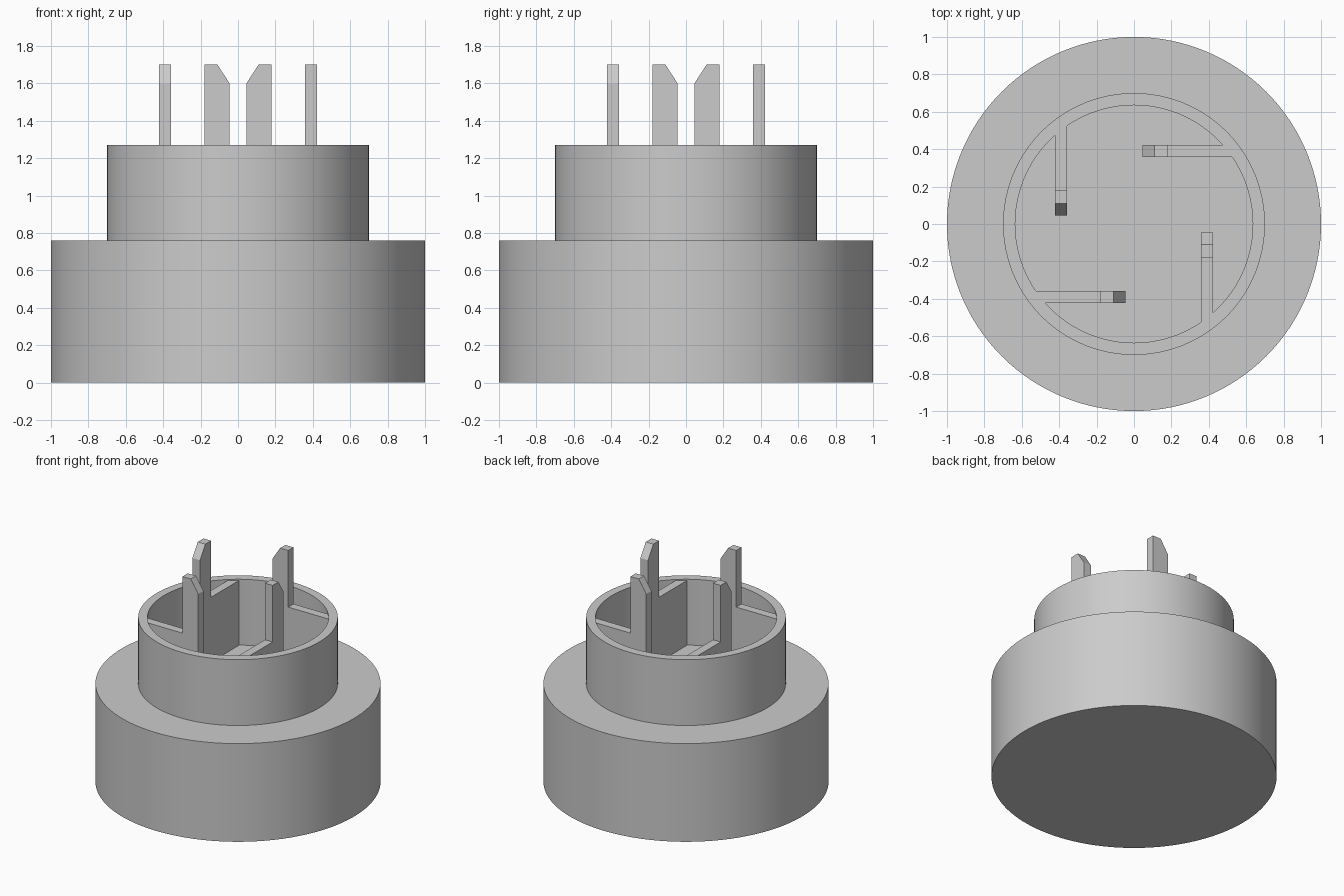
import bpy, bmesh, math
from mathutils import Matrix, Vector

if "Cube" in bpy.data.objects:
    bpy.data.objects.remove(bpy.data.objects["Cube"])


def make_object(name, bm):
    bmesh.ops.recalc_face_normals(bm, faces=bm.faces[:])
    mesh = bpy.data.meshes.new(name)
    bm.to_mesh(mesh)
    bm.free()
    obj = bpy.data.objects.new(name, mesh)
    bpy.context.collection.objects.link(obj)
    return obj


def lathe(name, profile, steps=128):
    bm = bmesh.new()
    verts = [bm.verts.new((r, 0, z)) for r, z in profile]
    edges = [bm.edges.new(pair) for pair in zip(verts, verts[1:])]
    bmesh.ops.spin(bm, geom=verts + edges, cent=(0, 0, 0), axis=(0, 0, 1),
                   angle=math.tau, steps=steps, use_duplicate=False)
    bmesh.ops.remove_doubles(bm, verts=bm.verts[:], dist=1e-5)
    return make_object(name, bm)


def extruded_plate(name, outline, y0, y1):
    bm = bmesh.new()
    face = bm.faces.new([bm.verts.new((x, y0, z)) for x, z in outline])
    out = bmesh.ops.extrude_face_region(bm, geom=[face])
    moved = [v for v in out["geom"] if isinstance(v, bmesh.types.BMVert)]
    bmesh.ops.translate(bm, verts=moved, vec=Vector((0, y1 - y0, 0)))
    return make_object(name, bm)


# Wide round base with a hollow collar on top
body = lathe("base_and_collar", [
    (0, 0), (1.0, 0), (1.0, 0.76), (0.70, 0.76), (0.70, 1.27),
    (0.635, 1.27), (0.635, 0.76), (0, 0.76)])
bpy.context.view_layer.objects.active = body
body.select_set(True)
bpy.ops.object.shade_smooth_by_angle(angle=math.radians(30))

# Four ribs in a pinwheel, each ending in a tall chamfered prong
rib_outline = [(0.045, 0.75), (0.54, 0.75), (0.54, 1.262), (0.18, 1.262),
               (0.18, 1.70), (0.11, 1.70), (0.045, 1.60)]
for i in range(4):
    rib = extruded_plate(f"prong_rib_{i + 1}", rib_outline, 0.357, 0.422)
    rib.data.transform(Matrix.Rotation(i * math.pi / 2, 4, 'Z'))
